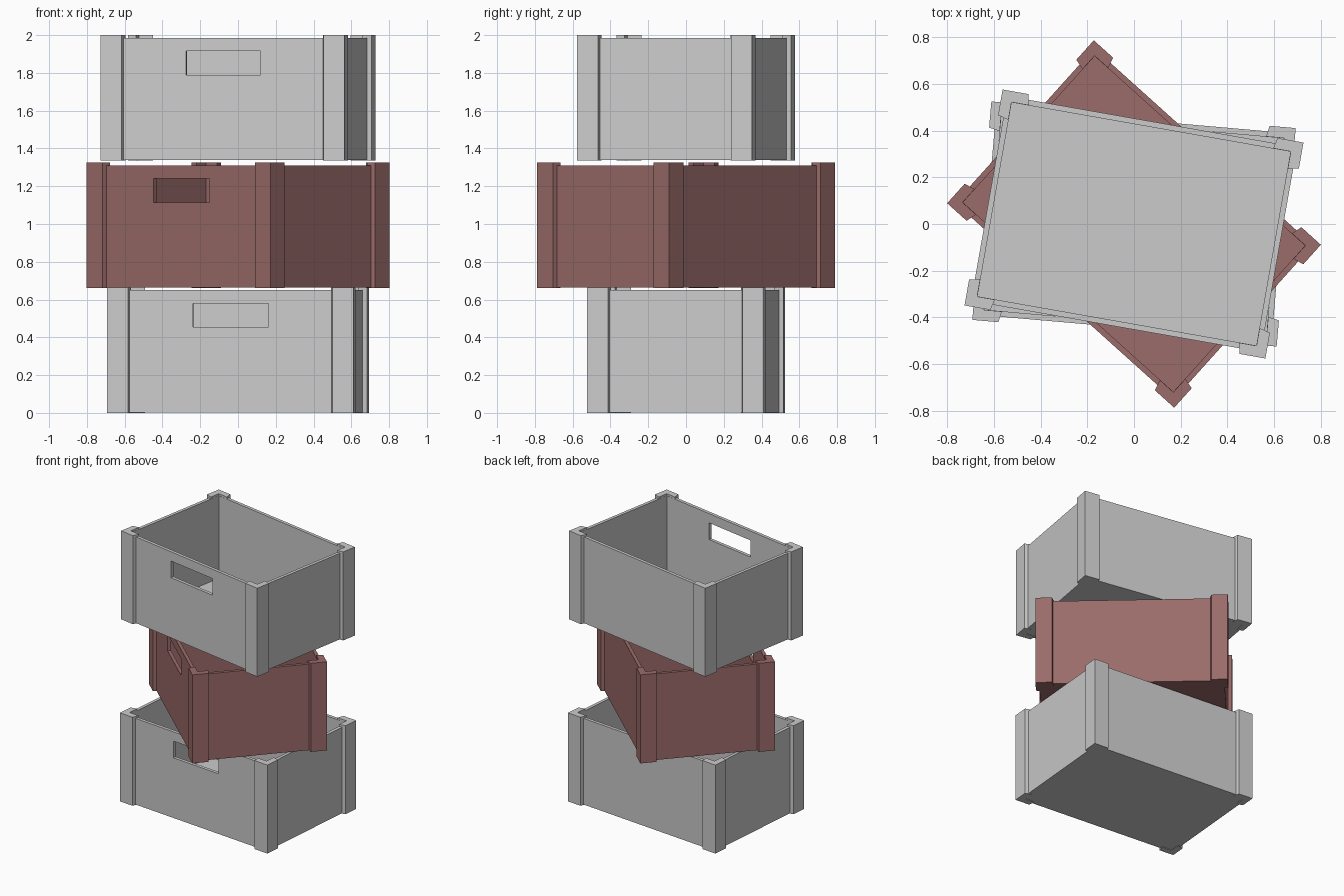
import bpy, bmesh
from math import radians
from mathutils import Matrix

if "Cube" in bpy.data.objects:
    bpy.data.objects.remove(bpy.data.objects["Cube"])

HX, HY, H = 0.655, 0.47, 0.665       # half sizes over the posts, post height
STEP, WALL, RIM = 0.024, 0.024, 0.65  # post projection, wall thickness, wall top
LEG, SLANT = 0.112, 0.012             # post leg length, slanted leg end

brown = bpy.data.materials.new("brown")
brown.diffuse_color = (0.33, 0.15, 0.145, 1)
brown.use_nodes = True
brown.node_tree.nodes["Principled BSDF"].inputs["Base Color"].default_value = brown.diffuse_color


def add_object(name, bm):
    bmesh.ops.recalc_face_normals(bm, faces=bm.faces)
    mesh = bpy.data.meshes.new(name)
    bm.to_mesh(mesh)
    bm.free()
    ob = bpy.data.objects.new(name, mesh)
    bpy.context.collection.objects.link(ob)
    return ob


def box(name, lo, hi):
    bm = bmesh.new()
    size = [b - a for a, b in zip(lo, hi)]
    mid = [(a + b) / 2 for a, b in zip(lo, hi)]
    bmesh.ops.create_cube(bm, size=1, matrix=Matrix.Translation(mid) @ Matrix.Diagonal((*size, 1)))
    return add_object(name, bm)


def cut(ob, cutter):
    mod = ob.modifiers.new("cut", 'BOOLEAN')
    mod.object, mod.operation, mod.solver = cutter, 'DIFFERENCE', 'EXACT'
    dg = bpy.context.evaluated_depsgraph_get()
    mesh = bpy.data.meshes.new_from_object(ob.evaluated_get(dg))
    ob.modifiers.clear()
    ob.data = mesh
    bpy.data.objects.remove(cutter)


def make_body(name):
    # open box with a hand hole in the front wall
    x, y = HX - STEP, HY - STEP
    body = box(name, (-x, -y, 0.003), (x, y, RIM))
    cut(body, box("hollow", (WALL - x, WALL - y, 0.03), (x - WALL, y - WALL, 1)))
    cut(body, box("hand_hole", (-0.2, -y - 0.1, 0.455), (0.2, -y + 0.1, 0.58)))
    return body


def make_posts(name):
    # L-shaped corner posts wrapping the walls
    t = STEP + WALL - 0.001
    prof = [(0, 0), (LEG, 0), (LEG + SLANT, t), (t, t), (t, LEG + SLANT), (0, LEG)]
    bm = bmesh.new()
    for sx in (-1, 1):
        for sy in (-1, 1):
            base = bm.faces.new([bm.verts.new((sx * (HX - a), sy * (HY - b), 0)) for a, b in prof])
            ext = bmesh.ops.extrude_face_region(bm, geom=[base], use_keep_orig=True)
            top = [v for v in ext["geom"] if isinstance(v, bmesh.types.BMVert)]
            bmesh.ops.translate(bm, verts=top, vec=(0, 0, H))
    return add_object(name, bm)


# three stacked crates, each turned differently
for label, z, turn, mat in (("bottom", 0, -5, None), ("middle", 0.66, -42, brown), ("top", 1.335, -10, None)):
    for ob in (make_body(label + "_crate_body"), make_posts(label + "_crate_posts")):
        ob.location.z = z
        ob.rotation_euler.z = radians(turn)
        if mat:
            ob.data.materials.clear()
            ob.data.materials.append(mat)
